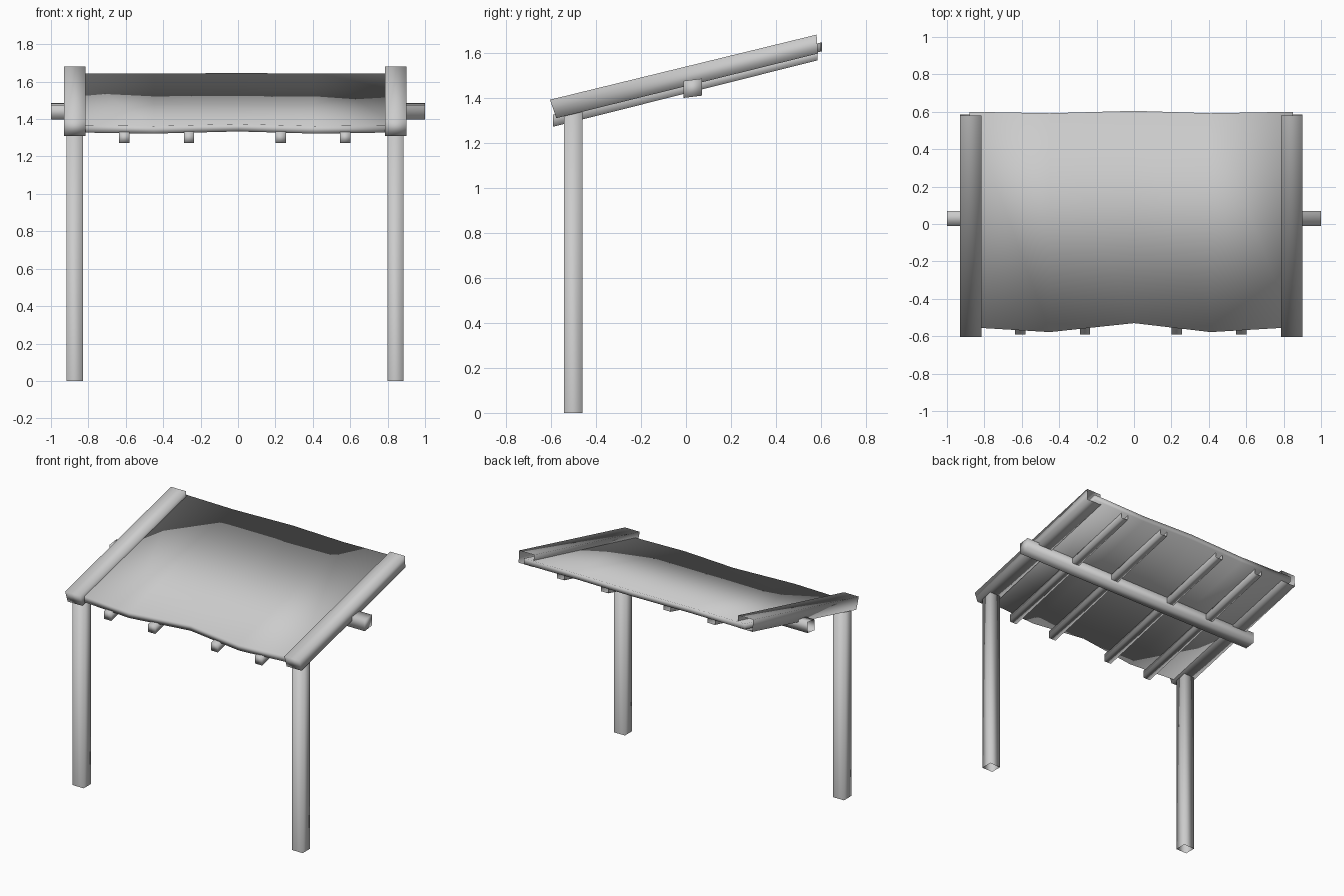
import bpy
import bmesh
from mathutils import Vector as V

cube = bpy.data.objects.get("Cube")
if cube:
    bpy.data.objects.remove(cube)

# One plain grey for everything
grey = bpy.data.materials.new("plain_grey")
grey.use_nodes = True
colour = (0.6, 0.6, 0.6, 1)
grey.diffuse_color = colour
grey.node_tree.nodes["Principled BSDF"].inputs["Base Color"].default_value = colour


def finish(name, bm):
    bmesh.ops.recalc_face_normals(bm, faces=bm.faces)
    for face in bm.faces:
        face.smooth = True
    mesh = bpy.data.meshes.new(name)
    bm.to_mesh(mesh)
    bm.free()
    mesh.materials.append(grey)
    bpy.context.collection.objects.link(bpy.data.objects.new(name, mesh))


def timber(name, start, end, side, up, end_up=None):
    """Softly shaded square timber, capped at its start and open at its end."""
    bm = bmesh.new()
    signs = ((-1, -1), (1, -1), (1, 1), (-1, 1))
    rings = []
    for centre, lift in ((start, up), (end, end_up or up)):
        rings.append([bm.verts.new(V(centre) + V(side) * s + V(lift) * t)
                      for s, t in signs])
    a, b = rings
    bm.faces.new(a)
    for i in range(4):
        j = (i + 1) % 4
        bm.faces.new((a[i], a[j], b[j], b[i]))
    finish(name, bm)


# Posts and sloping side beams
for label, x in (("right", -0.873), ("left", 0.843)):
    timber(label + "_post", (x, -0.5, 1.35), (x, -0.5, 0),
           (0.043, 0, 0), (0, 0.041, 0))
    timber(label + "_side_beam", (x, -0.59, 1.35), (x, 0.583, 1.638),
           (0.058, 0, 0), (0, -0.014, 0.041), (0, -0.003, 0.042))

# Rafters under the roof
for n, x in enumerate((-0.607, -0.262, 0.228, 0.573)):
    timber(f"rafter_{n + 1}", (x, -0.59, 1.298), (x, 0.585, 1.593),
           (0.028, 0, 0), (0, 0, 0.027))

# Cross beam
timber("cross_beam", (1, 0.03, 1.442), (-1, 0.03, 1.442),
       (0, 0.04, 0.005), (0, 0, 0.038))

# Roof sheet with wavy front and back edges: x, front y, back y
columns = ((-0.88, -0.552, 0.6), (-0.45, -0.578, 0.592), (0, -0.53, 0.605),
           (0.41, -0.578, 0.592), (0.85, -0.552, 0.6))
bm = bmesh.new()
rings = []
for x, front, back in columns:
    ring = []
    for y, thick in ((front, 0.04), (back, 0.04), (back, 0), (front, 0)):
        ring.append(bm.verts.new((x, y, 1.501 + 0.24 * y - thick)))
    rings.append(ring)
for a, b in zip(rings, rings[1:]):
    for i in range(4):
        j = (i + 1) % 4
        bm.faces.new((a[i], a[j], b[j], b[i]))
bm.faces.new(rings[0])
bm.faces.new(rings[-1])
finish("roof_sheet", bm)
